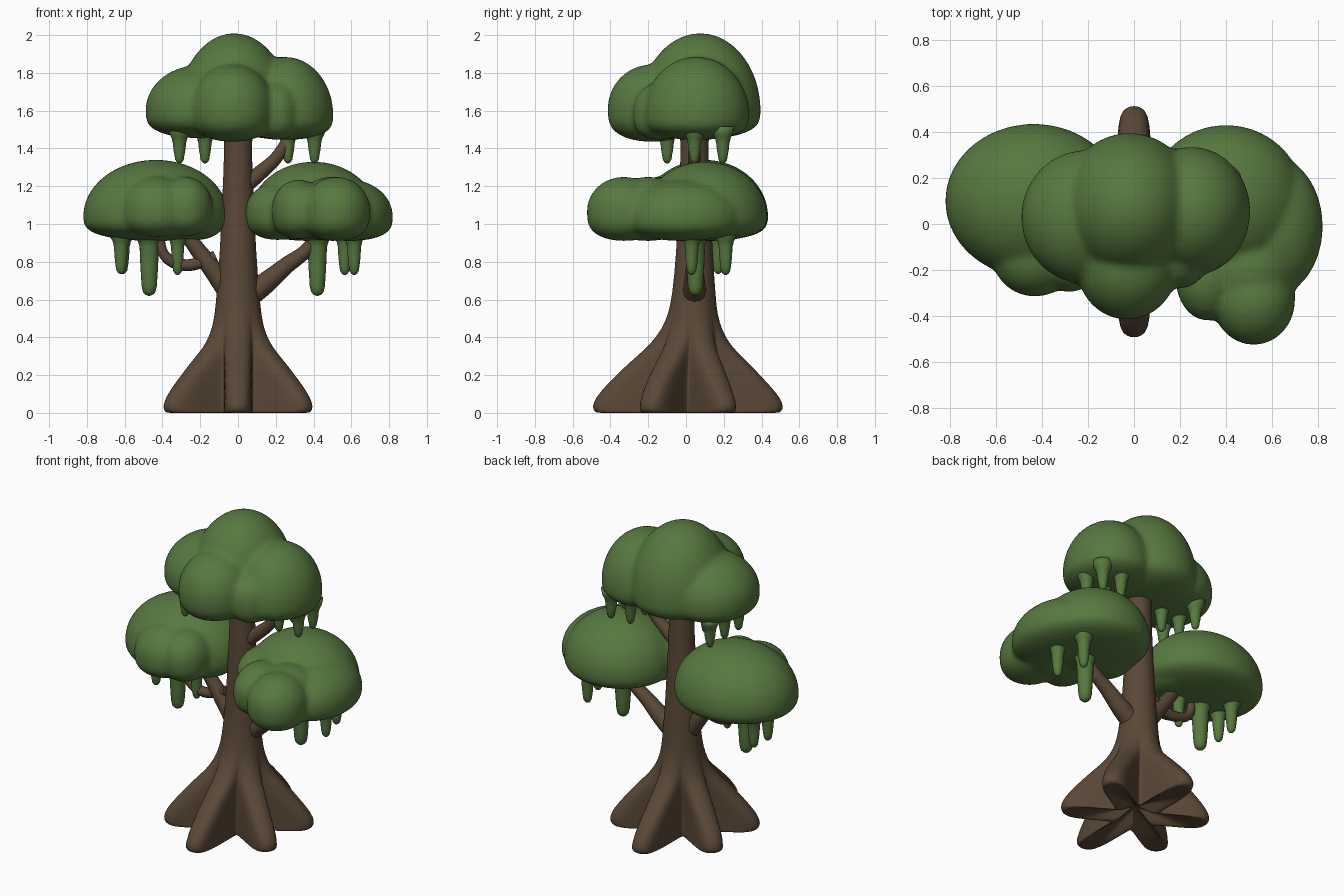
import bpy, bmesh, math
from mathutils import Vector

if "Cube" in bpy.data.objects:
    bpy.data.objects.remove(bpy.data.objects["Cube"])


def material(name, rgb):
    m = bpy.data.materials.new(name)
    m.diffuse_color = (*rgb, 1)
    m.use_nodes = True
    m.node_tree.nodes["Principled BSDF"].inputs["Base Color"].default_value = m.diffuse_color
    return m


BARK = material("brown_bark", (0.102, 0.065, 0.038))
LEAF = material("leaf_green", (0.095, 0.19, 0.05))


def finish(ob, mat):
    """Apply modifiers / curve to a mesh, set colour and smooth shading."""
    bpy.ops.object.select_all(action='DESELECT')
    bpy.context.view_layer.objects.active = ob
    ob.select_set(True)
    bpy.ops.object.convert(target='MESH')
    ob = bpy.context.object
    ob.data.materials.clear()
    ob.data.materials.append(mat)
    for p in ob.data.polygons:
        p.use_smooth = True
        p.material_index = 0
    return ob


def from_bmesh(bm, name):
    me = bpy.data.meshes.new(name)
    bmesh.ops.recalc_face_normals(bm, faces=bm.faces)
    bm.to_mesh(me)
    bm.free()
    ob = bpy.data.objects.new(name, me)
    bpy.context.collection.objects.link(ob)
    return ob


def loft(bm, rings):
    vs = [[bm.verts.new(p) for p in r] for r in rings]
    n = len(vs[0])
    for a, b in zip(vs, vs[1:]):
        for i in range(n):
            j = (i + 1) % n
            bm.faces.new((a[i], a[j], b[j], b[i]))
    bm.faces.new(vs[0][::-1])
    bm.faces.new(vs[-1])


# Trunk with six root buttresses: z, core radius, root reach, y centre
PROFILE = [(0, .12, .48, .01), (.006, .13, .495, .01), (.03, .135, .51, .01),
           (.08, .135, .492, .01), (.15, .135, .43, .01), (.21, .135, .372, .012),
           (.27, .135, .31, .015), (.32, .133, .255, .018), (.37, .13, .205, .022),
           (.44, .127, .155, .03), (.52, .12, .115, .036), (.62, .113, .08, .042),
           (.85, .095, .06, .045), (1.15, .082, .05, .045),
           (1.4, .071, .04, .045), (1.47, .078, .04, .045), (1.55, .08, .04, .045)]


def root_reach(phi, reach, w):
    """Distance from the centre to the edge of a round-ended root."""
    length = max(0, reach - w)
    s, c = abs(math.sin(phi)), math.cos(phi)
    if c <= 0:
        return 0
    if s > 1e-6 and w * c / s <= length:
        return w / s
    return length * c + math.sqrt(max(0, w * w - (length * s) ** 2))


def trunk():
    bm, rings, n = bmesh.new(), [], 96
    for z, core, reach, cy in PROFILE:
        ring = []
        for i in range(n):
            t = 2 * math.pi * i / n
            r = 0
            for k in range(6):
                a = math.radians(30 + 60 * k)
                side = 1 if k in (1, 4) else .885
                r = max(r, root_reach(t - a, reach * side, min(.073, core * .6)))
            r = (r ** 7 + core ** 7) ** (1 / 7)
            ring.append((r * math.cos(t), cy + r * math.sin(t), z))
        rings.append(ring)
    # shallow hollow under the roots
    under = [[(x * s, .01 + (y - .01) * s, z) for x, y, _ in rings[0]]
             for s, z in ((.1, .07), (.35, .05), (.65, .012), (.9, 0))]
    loft(bm, under + rings)
    ob = from_bmesh(bm, "trunk_and_roots")
    ob.modifiers.new("soften", 'SUBSURF').levels = 1
    finish(ob, BARK)


def branch(name, pts):
    """Tapered tube through (x, y, z, radius) points."""
    cu = bpy.data.curves.new(name, 'CURVE')
    cu.dimensions = '3D'
    cu.bevel_depth = 1
    cu.bevel_resolution = 4
    cu.use_fill_caps = True
    sp = cu.splines.new('BEZIER')
    sp.bezier_points.add(len(pts) - 1)
    for b, p in zip(sp.bezier_points, pts):
        b.co = p[:3]
        b.radius = p[3]
        b.handle_left_type = b.handle_right_type = 'AUTO'
    ob = bpy.data.objects.new(name, cu)
    bpy.context.collection.objects.link(ob)
    finish(ob, BARK)


def canopy(name, blobs):
    """Flat-bottomed domes (x, y, rx, ry, z middle, z top, z bottom) fused together."""
    bm = bmesh.new()
    for x, y, rx, ry, zm, zt, zb in blobs:
        new = bmesh.ops.create_icosphere(bm, subdivisions=5, radius=1)['verts']
        for v in new:
            c = v.co
            if c.z > 0:
                z = zm + c.z * (zt - zm)
            else:
                z = zm - (-c.z) ** .62 * (zm - zb)
            v.co = Vector((x + c.x * rx, y + c.y * ry, z))
    ob = from_bmesh(bm, name)
    rm = ob.modifiers.new("fuse", 'REMESH')
    rm.mode = 'VOXEL'
    rm.voxel_size = .014
    sm = ob.modifiers.new("soften", 'SMOOTH')
    sm.factor = .5
    sm.iterations = 14
    finish(ob, LEAF)


def vine(name, x, y, top, tip, r):
    """Hanging drop, flared where it meets the leaves, round at the tip."""
    prof = [(top + .05, 1.8), (top + .01, 1.55), (top - .012, 1.2), (top - .04, 1.02),
            ((top + tip) / 2, .93), (tip + .05, .8), (tip + .02, .66),
            (tip + .006, .4), (tip, .1)]
    bm = bmesh.new()
    loft(bm, [[(x + r * k * math.cos(a), y + r * k * math.sin(a), z)
               for a in (2 * math.pi * i / 20 for i in range(20))] for z, k in prof])
    finish(from_bmesh(bm, name), LEAF)


trunk()

# Branches
branch("left_branch", [(-.04, .045, .63, .06), (-.12, .045, .74, .052),
                       (-.24, .045, .9, .04), (-.31, .045, 1.0, .035)])
branch("left_twig", [(-.12, .045, .83, .03), (-.2, .04, .795, .032), (-.3, .04, .785, .031),
                     (-.385, .04, .83, .028), (-.42, .04, .95, .025)])
branch("right_branch", [(.04, .045, .61, .065), (.13, .045, .675, .058),
                        (.25, .045, .775, .045), (.37, .045, .87, .036), (.43, .045, .97, .032)])
branch("upper_branch", [(.03, .045, 1.2, .045), (.11, .045, 1.265, .04),
                        (.21, .045, 1.36, .033), (.27, .045, 1.47, .03), (.29, .045, 1.56, .03)])

# Leaf clouds
canopy("top_canopy", [
    (-.02, .075, .295, .32, 1.6, 2.01, 1.45),
    (-.21, .03, .28, .29, 1.6, 1.84, 1.455),
    (.25, .055, .255, .28, 1.575, 1.885, 1.445),
    (-.03, -.18, .22, .235, 1.61, 1.845, 1.435),
    (.2, -.14, .125, .14, 1.59, 1.75, 1.445)])
canopy("left_canopy", [
    (-.435, .1, .385, .335, 1.04, 1.34, .91),
    (-.43, -.14, .185, .175, 1.07, 1.25, .93),
    (-.28, -.13, .145, .165, 1.09, 1.25, .935),
    (-.22, .06, .145, .2, 1.05, 1.2, .915)])
canopy("right_canopy", [
    (.4, .1, .34, .33, 1.04, 1.33, .91),
    (.59, -.01, .23, .31, 1.04, 1.235, .91),
    (.52, -.33, .18, .195, 1.07, 1.25, .91),
    (.5, -.2, .19, .2, 1.07, 1.25, .91),
    (.32, -.23, .14, .19, 1.08, 1.235, .92),
    (.21, .0, .17, .2, 1.07, 1.22, .915)])

# Hanging vines
for i, (x, y) in enumerate([(-.31, .195), (-.31, .045), (-.31, -.1), (-.175, .045),
                            (.265, .045), (.265, .195), (.405, .045), (.405, .195)]):
    vine(f"top_vine_{i}", x, y, 1.465, 1.32, .034)
for i, (x, y, tip, r) in enumerate([(-.62, .04, .735, .036), (-.61, .17, .735, .036),
                                    (-.47, .05, .62, .05), (-.32, .03, .73, .034),
                                    (.42, .05, .62, .05), (.565, .21, .73, .036),
                                    (.615, .03, .73, .036)]):
    vine(f"lower_vine_{i}", x, y, .92, tip, r)
